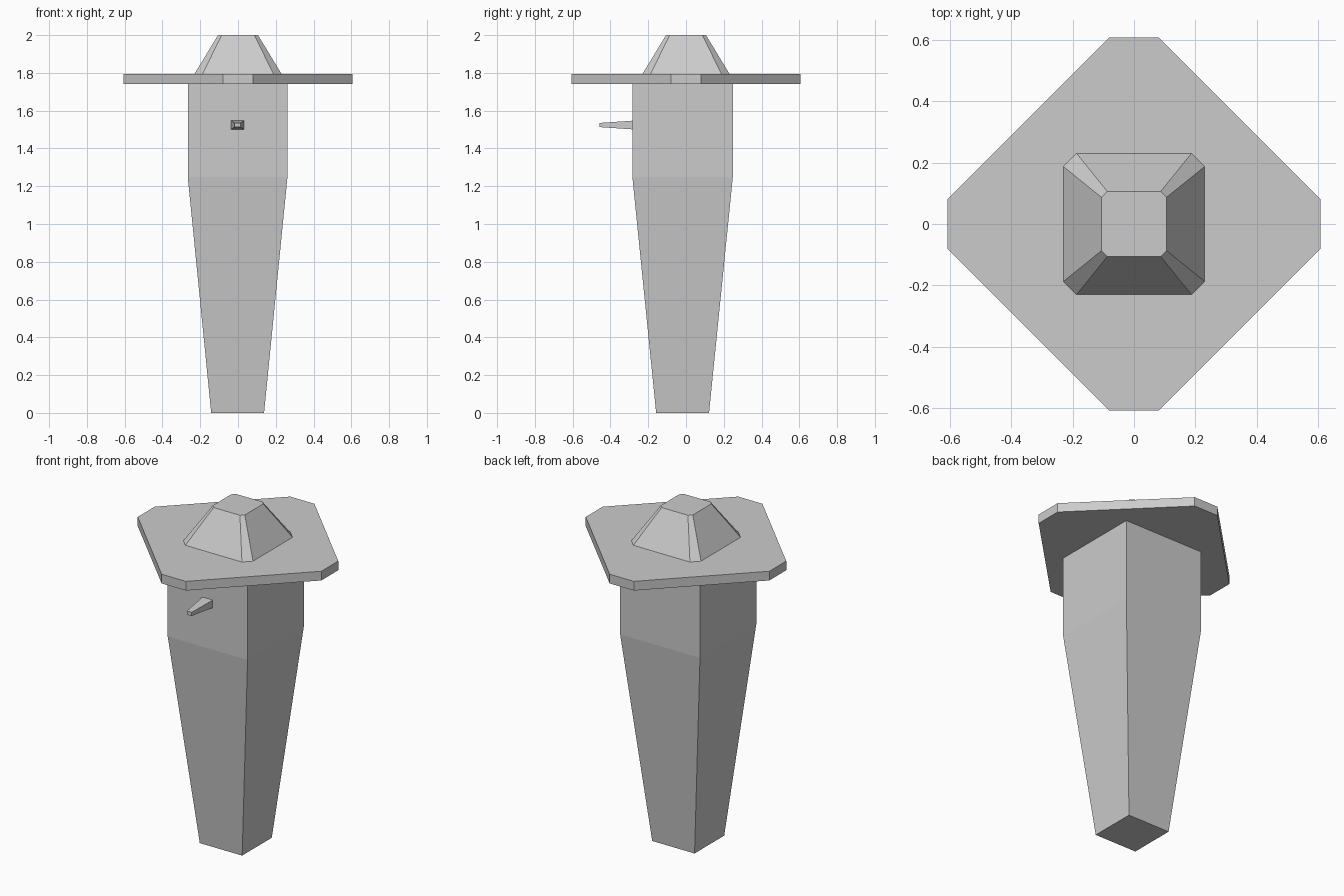
import bpy, bmesh
from mathutils import Matrix

if "Cube" in bpy.data.objects:
    bpy.data.objects.remove(bpy.data.objects["Cube"])


def chamfered_square(half, flat):
    """Square outline with cut corners, counter-clockwise."""
    h, f = half, flat
    return [(h, -f), (h, f), (f, h), (-f, h), (-h, f), (-h, -f), (-f, -h), (f, -h)]


def rectangle(hx, hy):
    return [(hx, -hy), (hx, hy), (-hx, hy), (-hx, -hy)]


def loft(name, sections, matrix=Matrix()):
    """Join (height, outline) sections into a closed, flat-faced solid."""
    bm = bmesh.new()
    rings = [[bm.verts.new((x, y, z)) for x, y in outline] for z, outline in sections]
    for low, high in zip(rings, rings[1:]):
        n = len(low)
        for i in range(n):
            j = (i + 1) % n
            bm.faces.new((low[i], low[j], high[j], high[i]))
    bm.faces.new(rings[0][::-1])
    bm.faces.new(rings[-1])
    bm.transform(matrix)
    bmesh.ops.recalc_face_normals(bm, faces=bm.faces)
    mesh = bpy.data.meshes.new(name)
    bm.to_mesh(mesh)
    bm.free()
    obj = bpy.data.objects.new(name, mesh)
    bpy.context.collection.objects.link(obj)
    return obj


# Tapered square body, set slightly forward of the hat
loft("body", [(0, rectangle(0.14, 0.14)),
              (1.25, rectangle(0.264, 0.266)),
              (1.74, rectangle(0.264, 0.266))],
     Matrix.Translation((-0.002, -0.018, 0)))

# Hat: diamond brim with cut corners
diamond = [(0.08, -0.607), (0.607, -0.08), (0.607, 0.08), (0.08, 0.607),
           (-0.08, 0.607), (-0.607, 0.08), (-0.607, -0.08), (-0.08, -0.607)]
loft("hat_brim", [(1.74, diamond), (1.795, diamond)])

# Hat: tapered crown
loft("hat_crown", [(1.795, chamfered_square(0.23, 0.187)),
                   (2.0, chamfered_square(0.106, 0.087))])

# Pointed nose, lofted along z then turned to face -y
loft("nose", [(0, rectangle(0.034, 0.023)), (0.175, rectangle(0.016, 0.011))],
     Matrix.Translation((-0.002, -0.282, 1.524)) @ Matrix.Rotation(1.5707963, 4, 'X'))
